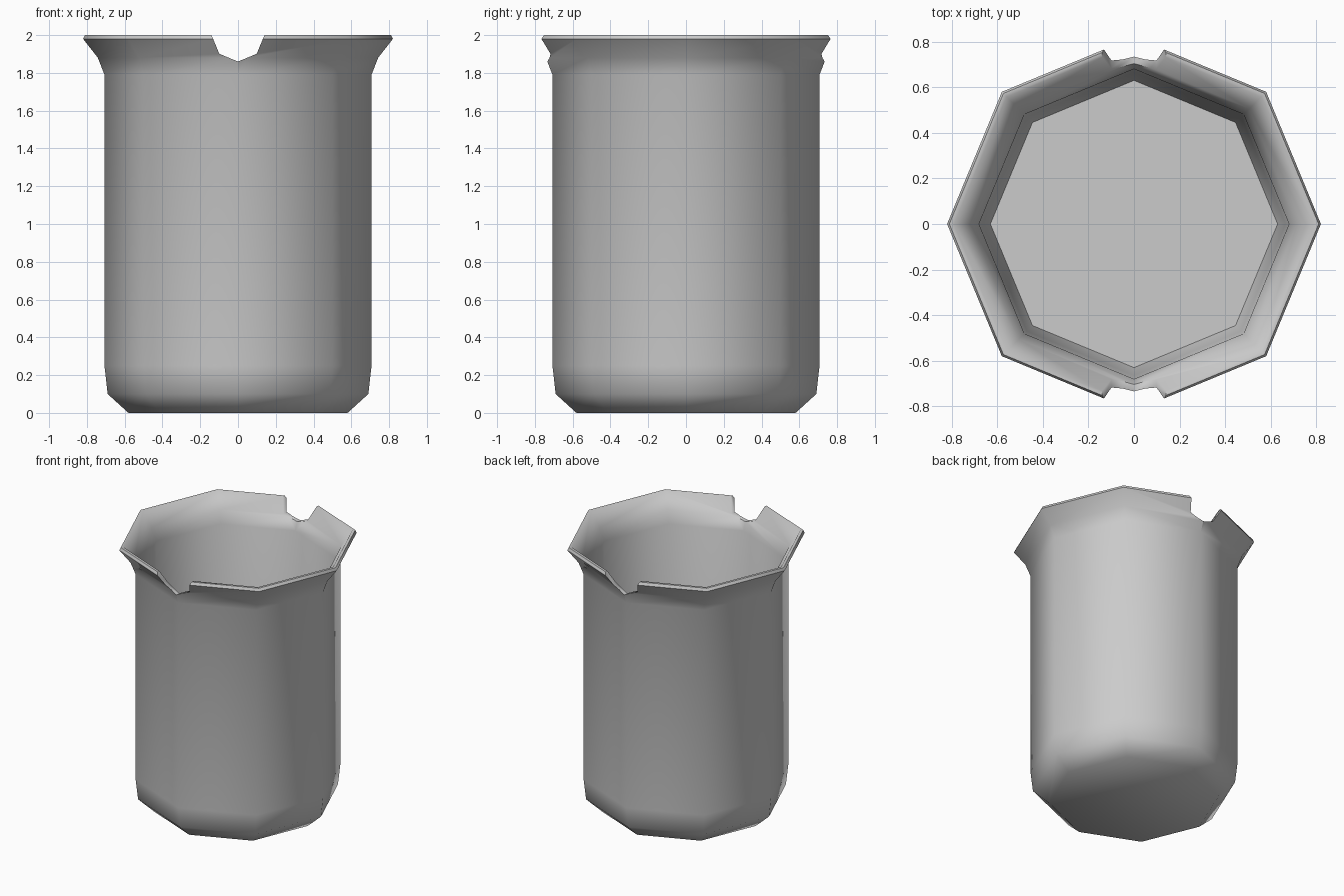
import bpy, bmesh, math

if "Cube" in bpy.data.objects:
    bpy.data.objects.remove(bpy.data.objects["Cube"])

SIDES = 8


def ring(bm, r, z):
    return [bm.verts.new((r * math.cos(2 * math.pi * i / SIDES),
                          r * math.sin(2 * math.pi * i / SIDES), z)) for i in range(SIDES)]


# Wall profile (radius, height): outside base up to the flared lip, then down the inside
profile = [(0.58, 0), (0.69, 0.1), (0.707, 0.25), (0.707, 1.79), (0.742, 1.88),
           (0.82, 1.98), (0.81, 2.0), (0.79, 2.0), (0.715, 1.89), (0.68, 1.80),
           (0.665, 0.25), (0.63, 0.1)]

# Octagonal beaker body
bm = bmesh.new()
rings = [ring(bm, r, z) for r, z in profile]
for a, b in zip(rings, rings[1:]):
    for i in range(SIDES):
        j = (i + 1) % SIDES
        bm.faces.new((a[i], a[j], b[j], b[i]))
bm.faces.new(rings[0][::-1])
bm.faces.new(rings[-1])
bmesh.ops.recalc_face_normals(bm, faces=bm.faces)
mesh = bpy.data.meshes.new("beaker")
bm.to_mesh(mesh)
bm.free()
beaker = bpy.data.objects.new("beaker", mesh)
bpy.context.collection.objects.link(beaker)

# Eight-sided bar that cuts the front and back pouring notches
bpy.ops.mesh.primitive_cylinder_add(vertices=8, radius=0.14, depth=3,
                                    location=(0, 0, 2), rotation=(math.pi / 2, 0, 0))
cutter = bpy.context.object
cutter.name = "notch_cutter"
cutter.hide_render = True

cut = beaker.modifiers.new("notches", 'BOOLEAN')
cut.operation = 'DIFFERENCE'
cut.solver = 'EXACT'
cut.object = cutter

# Apply the cut, remove the helper and smooth the surface
bpy.ops.object.select_all(action='DESELECT')
beaker.select_set(True)
bpy.context.view_layer.objects.active = beaker
bpy.ops.object.modifier_apply(modifier=cut.name)
bpy.data.objects.remove(cutter)
bpy.ops.object.shade_smooth_by_angle(angle=math.radians(60))
